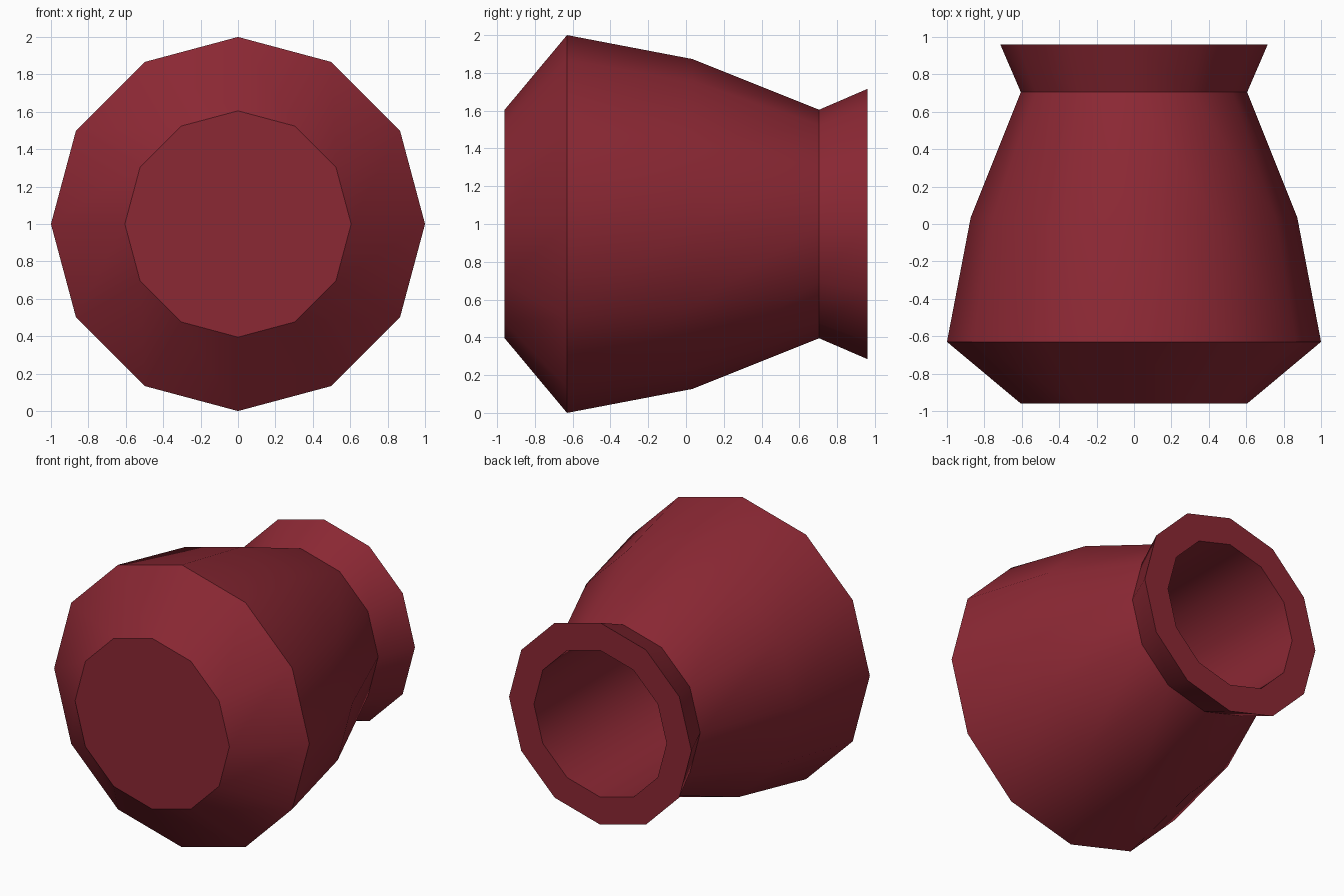
import bpy, bmesh, math

if "Cube" in bpy.data.objects:
    bpy.data.objects.remove(bpy.data.objects["Cube"])

SIDES = 12
# (radius, y) from the closed base, round the rim, down into the hollow
PROFILE = [(0.605, -0.96), (1.0, -0.63), (0.873, 0.035), (0.605, 0.705),
           (0.715, 0.96), (0.52, 0.96), (0.52, -0.63)]

clay = bpy.data.materials.new("dark red clay")
clay.diffuse_color = (0.26, 0.021, 0.034, 1)
clay.use_nodes = True
clay.node_tree.nodes["Principled BSDF"].inputs["Base Color"].default_value = clay.diffuse_color

# pot lying on its side: rings of the profile around the y axis
bm = bmesh.new()
rings = []
for r, y in PROFILE:
    rings.append([bm.verts.new((r * math.cos(a), y, 1 + r * math.sin(a)))
                  for a in (2 * math.pi * i / SIDES for i in range(SIDES))])
for lower, upper in zip(rings, rings[1:]):
    for i in range(SIDES):
        j = (i + 1) % SIDES
        bm.faces.new((lower[i], lower[j], upper[j], upper[i]))
bm.faces.new(rings[0])       # base
bm.faces.new(rings[-1])      # floor of the hollow
bmesh.ops.recalc_face_normals(bm, faces=bm.faces)

mesh = bpy.data.meshes.new("pot")
bm.to_mesh(mesh)
bm.free()
mesh.materials.append(clay)
pot = bpy.data.objects.new("pot", mesh)
bpy.context.collection.objects.link(pot)

# smooth sides with crisp shoulder, neck and rim
bpy.context.view_layer.objects.active = pot
pot.select_set(True)
bpy.ops.object.shade_smooth_by_angle(angle=math.radians(35))
